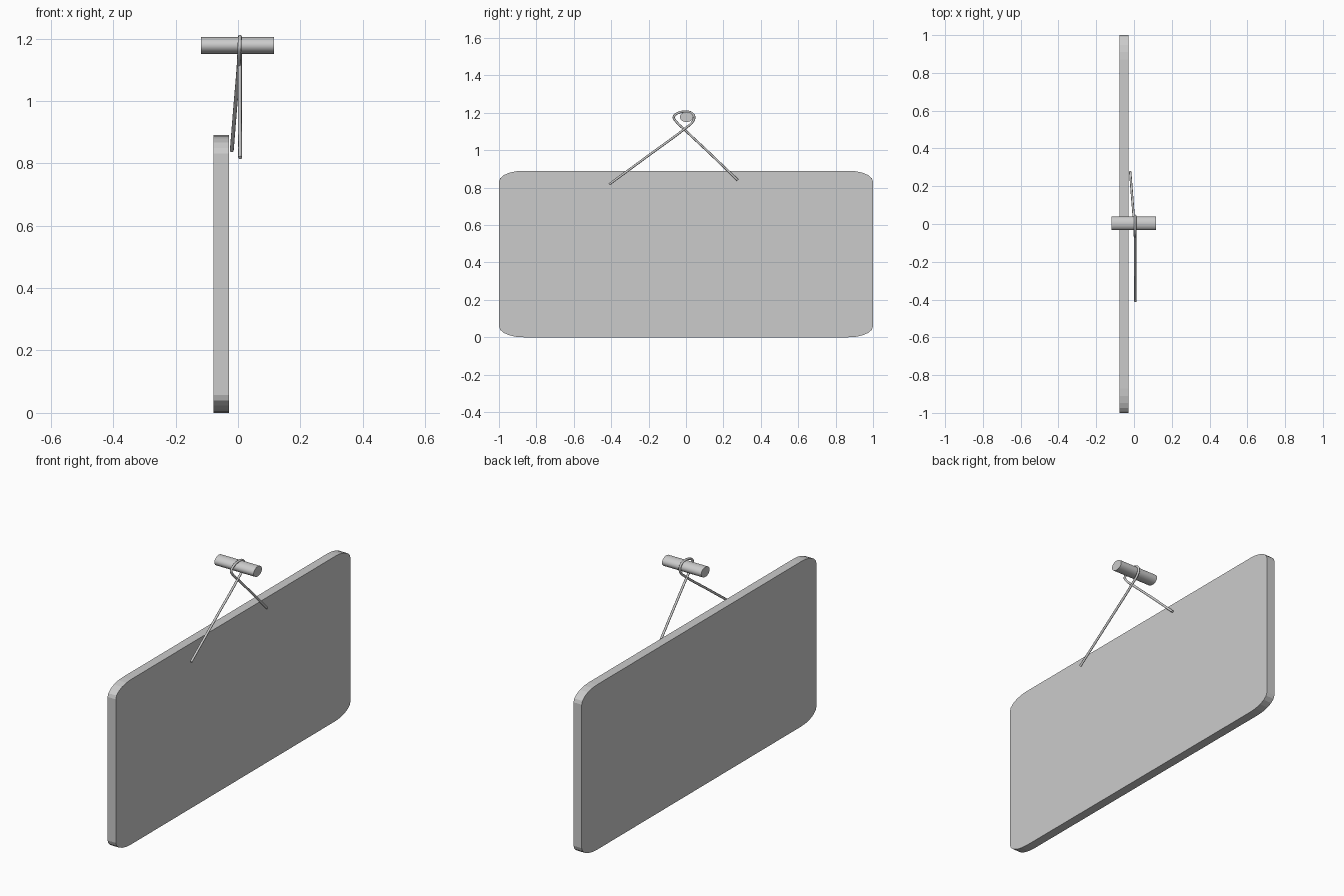
import bpy, bmesh, math
from mathutils import Vector

if "Cube" in bpy.data.objects:
    bpy.data.objects.remove(bpy.data.objects["Cube"])


def extrude_x(name, outline, x0, x1):
    """Solid made by extruding a (y, z) outline along x."""
    bm = bmesh.new()
    face = bm.faces.new([bm.verts.new((x0, y, z)) for y, z in outline])
    res = bmesh.ops.extrude_face_region(bm, geom=[face])
    moved = [v for v in res["geom"] if isinstance(v, bmesh.types.BMVert)]
    bmesh.ops.translate(bm, verts=moved, vec=(x1 - x0, 0, 0))
    bmesh.ops.recalc_face_normals(bm, faces=bm.faces)
    mesh = bpy.data.meshes.new(name)
    bm.to_mesh(mesh)
    bm.free()
    obj = bpy.data.objects.new(name, mesh)
    bpy.context.collection.objects.link(obj)
    return obj


def smooth(obj, degrees=35):
    bpy.ops.object.select_all(action='DESELECT')
    obj.select_set(True)
    bpy.context.view_layer.objects.active = obj
    bpy.ops.object.shade_smooth_by_angle(angle=math.radians(degrees))


def arc(cy, cz, ry, rz, start, end, n, closed=False):
    steps = n if closed else n + 1
    return [(cy + ry * math.cos(math.radians(start + (end - start) * i / n)),
             cz + rz * math.sin(math.radians(start + (end - start) * i / n)))
            for i in range(steps)]


# Sign board with stretched rounded corners
H, RY, RZ = 0.89, 0.13, 0.058
outline = []
for i, (cy, cz) in enumerate([(1 - RY, H - RZ), (-1 + RY, H - RZ),
                              (-1 + RY, RZ), (1 - RY, RZ)]):
    outline += arc(cy, cz, RY, RZ, 90 * i, 90 * i + 90, 5)
extrude_x("sign_board", outline, -0.078, -0.029)

# Peg, slightly flattened
peg = extrude_x("peg", arc(0.003, 1.178, 0.036, 0.027, 0, 360, 24, True),
                -0.118, 0.116)
smooth(peg)

# Hanging cord, looped over the peg
cord_path = [(0.007, -0.41, 0.818), (0.006, -0.2, 0.972), (0.006, 0.0, 1.12),
             (0.006, 0.033, 1.149), (0.006, 0.044, 1.178),
             (0.006, 0.030, 1.199), (0.006, -0.005, 1.206),
             (0.006, -0.042, 1.199), (0.005, -0.065, 1.178),
             (0.004, -0.052, 1.153), (0.002, -0.01, 1.112),
             (-0.008, 0.12, 0.99), (-0.02, 0.276, 0.84)]
curve = bpy.data.curves.new("cord", 'CURVE')
curve.dimensions = '3D'
curve.bevel_depth = 0.0062
curve.bevel_resolution = 2
curve.use_fill_caps = True
spline = curve.splines.new('BEZIER')
spline.resolution_u = 5
spline.bezier_points.add(len(cord_path) - 1)
for p, co in zip(spline.bezier_points, cord_path):
    p.co = Vector(co)
    p.handle_left_type = p.handle_right_type = 'AUTO'
cord = bpy.data.objects.new("cord", curve)
bpy.context.collection.objects.link(cord)
bpy.ops.object.select_all(action='DESELECT')
cord.select_set(True)
bpy.context.view_layer.objects.active = cord
bpy.ops.object.convert(target='MESH')
smooth(bpy.context.view_layer.objects.active, 50)
